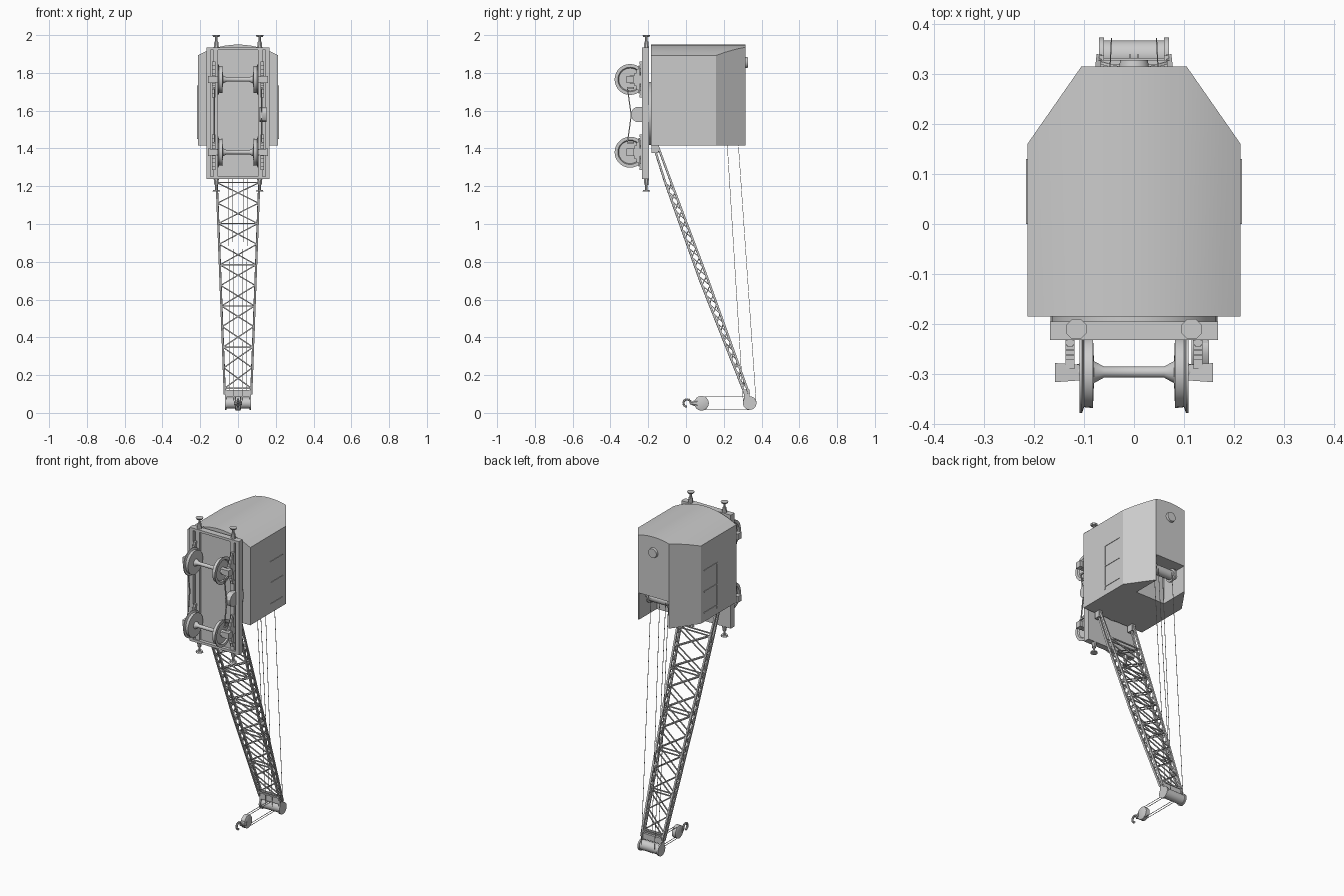
import bpy, bmesh, math
from mathutils import Vector, Matrix

cube = bpy.data.objects.get("Cube")
if cube:
    bpy.data.objects.remove(cube, do_unlink=True)

grey = bpy.data.materials.new("plain_grey")
grey.use_nodes = True
grey.diffuse_color = (0.6, 0.6, 0.6, 1)
grey.node_tree.nodes["Principled BSDF"].inputs["Base Color"].default_value = (0.6, 0.6, 0.6, 1)


def finish(name, bm, smooth=True):
    bmesh.ops.recalc_face_normals(bm, faces=bm.faces[:])
    mesh = bpy.data.meshes.new(name)
    bm.to_mesh(mesh)
    bm.free()
    mesh.materials.append(grey)
    ob = bpy.data.objects.new(name, mesh)
    bpy.context.collection.objects.link(ob)
    if smooth:
        bpy.ops.object.select_all(action='DESELECT')
        ob.select_set(True)
        bpy.context.view_layer.objects.active = ob
        bpy.ops.object.shade_smooth_by_angle(angle=math.radians(30))
    return ob


def box(bm, x, y, z):
    """Box from (min, max) pairs."""
    pairs = (x, y, z)
    mid = Vector([(a + b) / 2 for a, b in pairs])
    size = [b - a for a, b in pairs]
    bmesh.ops.create_cube(bm, size=1, matrix=Matrix.Translation(mid) @ Matrix.Diagonal((*size, 1)))


def rod(bm, a, b, r1, r2=None, sides=4):
    """Bar or cone between two points."""
    a, b = Vector(a), Vector(b)
    d = b - a
    turn = d.to_track_quat('Z', 'Y').to_matrix().to_4x4()
    spin = Matrix.Rotation(math.pi / sides, 4, 'Z')
    bmesh.ops.create_cone(bm, cap_ends=True, segments=sides, radius1=r1,
                          radius2=r1 if r2 is None else r2, depth=d.length,
                          matrix=Matrix.Translation((a + b) / 2) @ turn @ spin)


def lathe(bm, profile, y, z, sides=24):
    """Spin (x, radius) points about an x-aligned axle."""
    rings = []
    for x, r in profile:
        rings.append([bm.verts.new((x, y + r * math.cos(t), z + r * math.sin(t)))
                      for t in (i * math.tau / sides for i in range(sides))])
    for p, q in zip(rings, rings[1:]):
        for i in range(sides):
            j = (i + 1) % sides
            bm.faces.new((p[i], p[j], q[j], q[i]))
    bm.faces.new(rings[0])
    bm.faces.new(rings[-1])


# Cab: arched section, pushed back, with tapered rear corners
bm = bmesh.new()
W, BACK = 0.213, 0.315
section = [(-W, 1.415), (W, 1.415)]
for i in range(13):
    x = W - i * W / 6
    section.append((x, 1.95 - 0.057 * (x / W) ** 2))
face = bm.faces.new([bm.verts.new((x, -0.185, z)) for x, z in section])
out = bmesh.ops.extrude_face_region(bm, geom=[face])
bmesh.ops.translate(bm, vec=(0, BACK + 0.185, 0),
                    verts=[g for g in out["geom"] if isinstance(g, bmesh.types.BMVert)])
for s in (-1, 1):
    bmesh.ops.bisect_plane(bm, geom=bm.verts[:] + bm.edges[:] + bm.faces[:],
                           plane_co=(s * W, 0.16, 0), plane_no=(s * 0.155, 0.108, 0), clear_outer=True)
    bmesh.ops.holes_fill(bm, edges=[e for e in bm.edges if e.is_boundary], sides=0)
cab = finish("cab", bm, False)

# Opening for the ropes in the lower rear of the cab
bm = bmesh.new()
box(bm, (-0.1, 0.1), (0.14, 0.4), (1.3, 1.58))
cutter = finish("rope_opening_cutter", bm, False)
cutter.hide_render = True
cutter.hide_viewport = True
cutter.display_type = 'WIRE'
cut = cab.modifiers.new("rope_opening", 'BOOLEAN')
cut.operation = 'DIFFERENCE'
cut.solver = 'EXACT'
cut.object = cutter
bpy.ops.object.select_all(action='DESELECT')
cab.select_set(True)
bpy.context.view_layer.objects.active = cab
bpy.ops.object.shade_smooth_by_angle(angle=math.radians(20))

# Door strips on both cab sides
bm = bmesh.new()
for s in (-1, 1):
    xs = sorted((s * (W - 0.002), s * (W + 0.003)))
    box(bm, xs, (0, 0.006), (1.45, 1.73))
    for z in (1.47, 1.6, 1.73):
        box(bm, xs, (0, 0.13), (z - 0.003, z + 0.003))
finish("door_strips", bm, False)

# Rear lamp
bm = bmesh.new()
rod(bm, (0, 0.305, 1.855), (0, 0.328, 1.855), 0.032, 0.028, 16)
finish("rear_lamp", bm)

# Winch drum
bm = bmesh.new()
lathe(bm, [(-.1, .012), (-.075, .012), (-.075, .04), (-.065, .04), (-.065, .028),
           (.065, .028), (.065, .04), (.075, .04), (.075, .012), (.1, .012)], 0.24, 1.54)
finish("winch_drum", bm)

# Turntable
bm = bmesh.new()
rod(bm, (0, -0.2, 1.585), (0, -0.18, 1.585), 0.167, sides=40)
finish("turntable", bm)

# Underframe with rails and end beams
bm = bmesh.new()
box(bm, (-.168, .168), (-.212, -.195), (1.237, 1.935))
for s in (-1, 1):
    for a, b, y in ((.145, .168, -.232), (.105, .13, -.226)):
        box(bm, sorted((s * a, s * b)), (y, -.205), (1.237, 1.935))
for z in (1.237, 1.92):
    box(bm, (-.168, .168), (-.232, -.205), (z, z + 0.015))
finish("underframe", bm, False)

# Buffers
bm = bmesh.new()
for x in (-.115, .115):
    for end, d in ((1.935, 1), (1.237, -1)):
        for z0, z1, r1, r2 in ((-.01, .03, .016, .011), (.03, .056, .007, .007), (.056, .065, .018, .022)):
            rod(bm, (x, -.21, end + d * z0), (x, -.21, end + d * z1), r1, r2, 8)
finish("buffers", bm)

# Wheelsets, axle boxes and springs
half = [(.011, .0), (.011, .06), (.022, .08), (.072, .082), (.07, .1), (.082, .104), (.082, .109),
        (.065, .109), (.06, .1), (.02, .1), (.012, .125)]
wheel = [(-x, r) for r, x in reversed(half)] + [(x, r) for r, x in half[1:]]
for label, z in (("upper", 1.765), ("lower", 1.38)):
    bm = bmesh.new()
    lathe(bm, wheel, -.296, z, 28)
    finish(label + "_wheelset", bm)
    bm = bmesh.new()
    for s in (-1, 1):
        rod(bm, (s * .108, -.297, z), (s * .158, -.297, z), .022, .027, 4)
        box(bm, sorted((s * .119, s * .137)), (-.29, -.22), (z - .02, z + .02))
        for i, h in enumerate((.035, .055, .075, .095)):
            y = -.272 + i * .01
            box(bm, sorted((s * .119, s * .137)), (y, y + .0095), (z - h, z + h))
        for d in (-1, 1):
            box(bm, sorted((s * .122, s * .134)), (-.245, -.22), sorted((z + d * .08, z + d * .095)))
    finish(label + "_springs_and_axle_boxes", bm, False)

# Brake gear
bm = bmesh.new()
rod(bm, (.115, -.25, 1.58), (.15, -.25, 1.58), .042, sides=12)
box(bm, (.118, .148), (-.25, -.22), (1.54, 1.62))
for s in (-1, 1):
    for z in (1.72, 1.43):
        rod(bm, (s * .125, -.29, 1.575), (s * .125, -.31, z), .004)
        rod(bm, (s * .125, -.275, z), (s * .125, -.312, z), .006)
finish("brake_gear", bm)

# Lattice boom
LOWER = [(-.17, 1.41), (-.11, 1.22), (.075, .7), (.312, .1)]
UPPER = [(-.152, 1.42), (-.078, 1.22), (.118, .7), (.334, .1)]


def on_chord(chord, side, z):
    for (y0, z0), (y1, z1) in zip(chord, chord[1:]):
        if z >= z1 - 1e-6:
            break
    y = y0 + (y1 - y0) * (z0 - z) / (z0 - z1)
    return Vector((side * (0.07 + (z - 0.1) * 0.038), y, z))


bm = bmesh.new()
for chord in (LOWER, UPPER):
    for s in (-1, 1):
        for (_, z0), (_, z1) in zip(chord, chord[1:]):
            rod(bm, on_chord(chord, s, z0), on_chord(chord, s, z1), .0075)
finish("boom_chords", bm, False)

bm = bmesh.new()
TOP, END = 1.22, 0.13
PANELS, SIDE_PANELS = 10, 22
for chord in (LOWER, UPPER):
    levels = [TOP + (END - TOP) * i / PANELS for i in range(PANELS + 1)]
    for i, (z0, z1) in enumerate(zip(levels, levels[1:])):
        for s in (-1, 1):
            rod(bm, on_chord(chord, s, z0), on_chord(chord, -s, z1), .004)
        if i % 2 == 0:
            rod(bm, on_chord(chord, -1, z0), on_chord(chord, 1, z0), .0045)
    rod(bm, on_chord(chord, -1, END), on_chord(chord, 1, END), .006)
levels = [TOP + (END - TOP) * i / SIDE_PANELS for i in range(SIDE_PANELS + 1)]
for s in (-1, 1):
    for z0, z1 in zip(levels, levels[1:]):
        rod(bm, on_chord(LOWER, s, z0), on_chord(UPPER, s, z1), .0035)
        rod(bm, on_chord(UPPER, s, z0), on_chord(LOWER, s, z1), .0035)
finish("boom_lattice", bm, False)

# Boom foot brackets
bm = bmesh.new()
for s in (-1, 1):
    box(bm, sorted((s * .108, s * .132)), (-.183, -.145), (1.375, 1.43))
finish("boom_foot_brackets", bm, False)

# Boom head with sheave roller
bm = bmesh.new()
lathe(bm, [(-.07, .036), (-.06, .036), (-.06, .03), (.06, .03), (.06, .036), (.07, .036)], .337, .052)
for s in (-1, 1):
    box(bm, sorted((s * .06, s * .07)), (.307, .337), (.05, .125))
box(bm, (-.068, .068), (.308, .332), (.085, .12))
finish("boom_head", bm)

# Ropes
bm = bmesh.new()
for s in (-1, 1):
    rod(bm, (s * .03, .211, 1.54), (s * .022, .303, .06), .0016)
    rod(bm, (s * .05, .269, 1.54), (s * .045, .371, .06), .0016)
    for z in (.016, .086):
        rod(bm, (s * .008, .34, z), (s * .008, .085, z), .0016)
finish("ropes", bm, False)

# Hook block
bm = bmesh.new()
lathe(bm, [(-.016, .03), (-.012, .039), (.012, .039), (.016, .03)], .082, .051, 16)
rod(bm, (0, .06, .051), (0, .03, .051), .022, .01, 8)
finish("hook_block", bm)

# Hook
bm = bmesh.new()
arc = [Vector((0, .006 + .02 * math.cos(t), .052 + .02 * math.sin(t)))
       for t in (math.radians(-5 + 27 * i) for i in range(11))]
for a, b in zip(arc, arc[1:]):
    rod(bm, a, b, .0065, sides=8)
rod(bm, (0, .04, .051), (0, .022, .051), .009, .007, 8)
finish("hook", bm)
